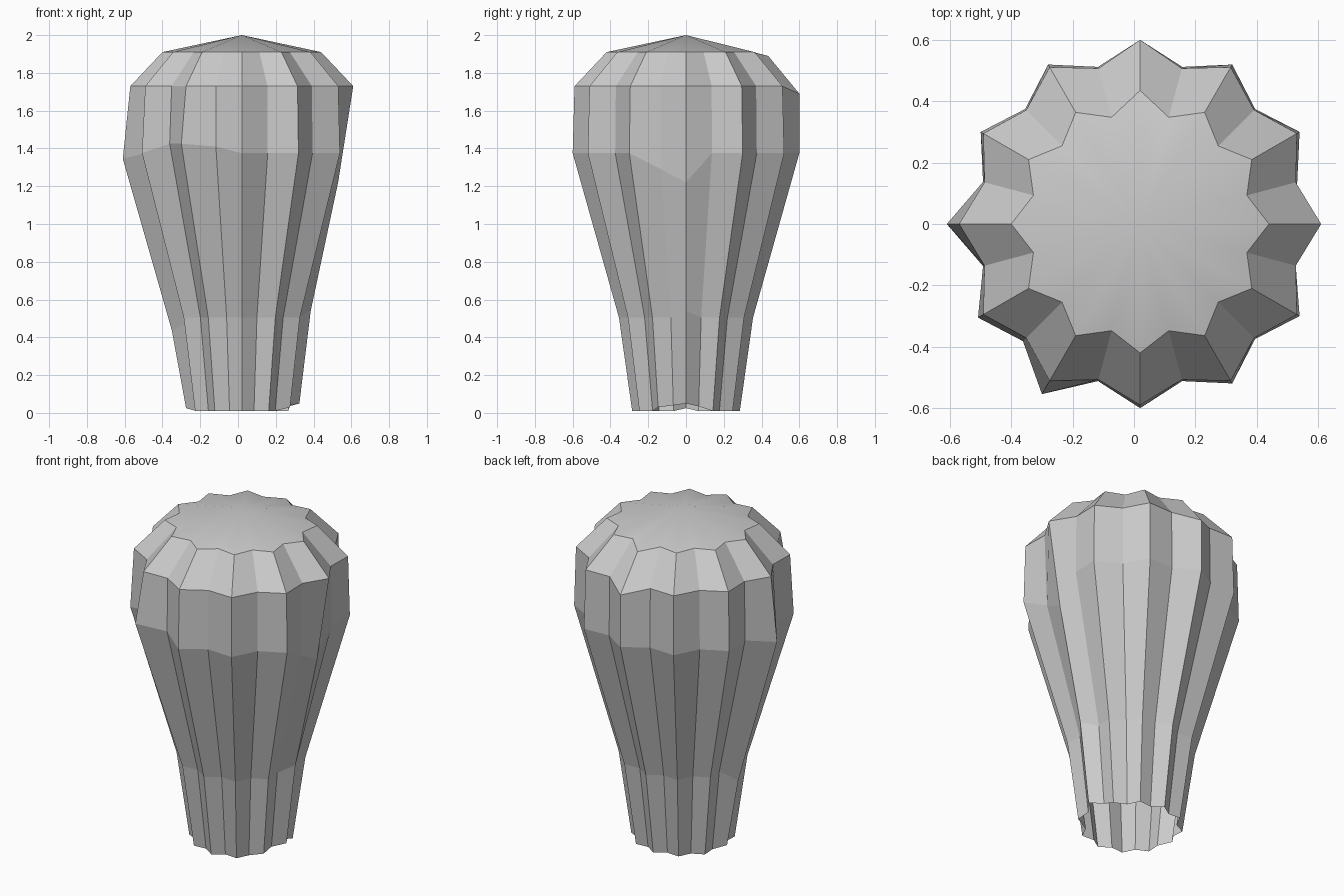
import bpy, bmesh
from math import sin, cos, pi

if "Cube" in bpy.data.objects:
    bpy.data.objects.remove(bpy.data.objects["Cube"])

LOBES = 12
N = LOBES * 2          # ridge, valley, ridge, ... (index 0 is the ridge on +x)
CX = 0.02              # the balloon axis sits slightly off centre

# ring name: (ridge radius, valley radius, height)
RINGS = {
    "rim":      (0.285, 0.25, 0.01),
    "seam":     (0.355, 0.31, 0.505),
    "belly":    (0.60, 0.53, 1.375),
    "shoulder": (0.59, 0.525, 1.73),
    "crown":    (0.42, 0.36, 1.91),
}

# small irregularities: (ring, index) -> (radius change, height change)
DENTS = {
    ("belly", 0): (-0.09, -0.155), ("belly", 23): (-0.02, -0.085),
    ("belly", 12): (0.03, -0.03), ("belly", 14): (0.01, 0.0),
    ("belly", 15): (0.01, 0.05), ("belly", 16): (0.04, 0.05),
    ("belly", 17): (0.0, 0.035),
    ("seam", 0): (0.01, 0.035), ("seam", 12): (0.015, -0.07),
    ("seam", 13): (0.0, -0.03),
    ("shoulder", 6): (0.01, -0.04),
    ("crown", 6): (0.015, -0.02),
    ("rim", 0): (0.02, 0.04), ("rim", 1): (0.01, 0.025),
    ("rim", 23): (0.01, 0.03), ("rim", 22): (0.01, 0.02),
    ("rim", 12): (0.01, 0.015),
}


def add_ring(bm, name):
    ridge, valley, z = RINGS[name]
    verts = []
    for i in range(N):
        dr, dz = DENTS.get((name, i), (0, 0))
        r = (valley if i % 2 else ridge) + dr
        a = 2 * pi * i / N
        verts.append(bm.verts.new((CX + r * cos(a), r * sin(a), z + dz)))
    return verts


def bridge(bm, low, high):
    for i in range(N):
        j = (i + 1) % N
        bm.faces.new((low[i], low[j], high[j], high[i]))


def finish(bm, name):
    mesh = bpy.data.meshes.new(name)
    bm.to_mesh(mesh)
    bm.free()
    obj = bpy.data.objects.new(name, mesh)
    bpy.context.collection.objects.link(obj)
    return obj


# Envelope: fluted sides with a shallow smooth crown cap
bm = bmesh.new()
rings = [add_ring(bm, n) for n in ("seam", "belly", "shoulder", "crown")]
for low, high in zip(rings, rings[1:]):
    bridge(bm, low, high)
apex = bm.verts.new((CX, 0, 2.0))
top = rings[-1]
for i in range(N):
    j = (i + 1) % N
    cap = bm.faces.new((top[i], top[j], apex))
    cap.smooth = True
    bm.edges.get((top[i], top[j])).smooth = False
finish(bm, "envelope")

# Skirt: open mouth at the bottom, its surface faces inward
bm = bmesh.new()
bridge(bm, add_ring(bm, "rim"), add_ring(bm, "seam"))
bmesh.ops.reverse_faces(bm, faces=bm.faces[:])
finish(bm, "mouth_skirt")
